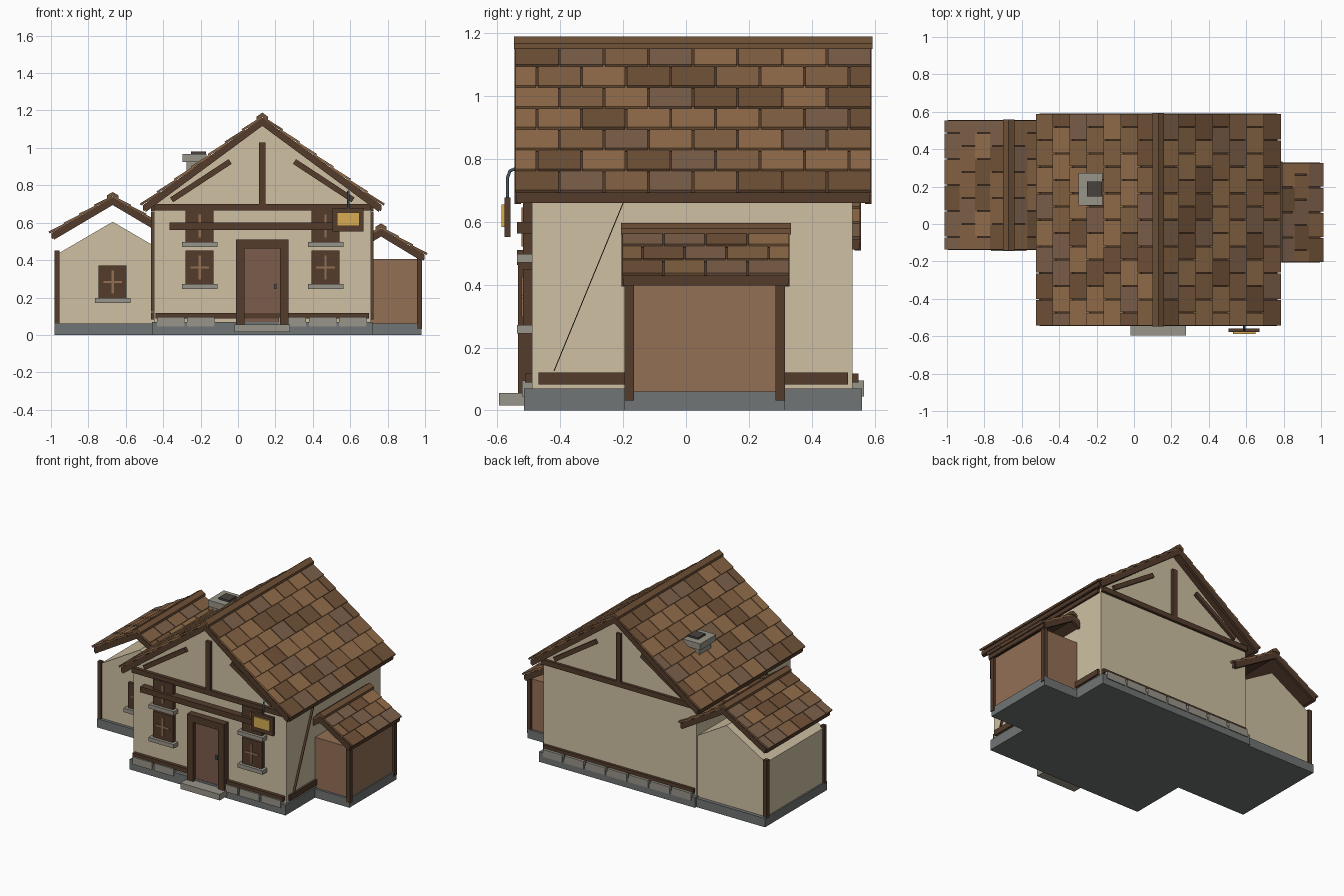
import bpy, bmesh, math, random
from mathutils import Matrix, Vector

if "Cube" in bpy.data.objects:
    bpy.data.objects.remove(bpy.data.objects["Cube"])

random.seed(4)


def mat(name, r, g, b):
    m = bpy.data.materials.new(name)
    m.diffuse_color = [(c / 255) ** 2.2 for c in (r, g, b)] + [1]
    m.use_nodes = True
    m.node_tree.nodes["Principled BSDF"].inputs["Base Color"].default_value = m.diffuse_color
    return m


PLASTER = mat("plaster", 205, 191, 161)
TIMBER = mat("timber", 84, 62, 48)
PLANK = mat("plank", 146, 111, 86)
DOOR = mat("door", 122, 92, 76)
BASE = mat("foundation", 112, 116, 116)
STONE = mat("stone", 150, 147, 136)
DARK = mat("soot", 74, 68, 64)
GOLD = mat("gold", 214, 170, 84)
IRON = mat("iron", 70, 88, 98)
TILES = [mat("tile_%d" % i, *c) for i, c in enumerate(
    [(112, 83, 59), (131, 98, 69), (146, 109, 76), (124, 96, 75)])]


def add_box(bm, size, matrix, index=0):
    geo = bmesh.ops.create_cube(bm, size=1, matrix=matrix @ Matrix.Diagonal((*size, 1)))
    for f in {f for v in geo["verts"] for f in v.link_faces}:
        f.material_index = index


def finish(name, bm, mats):
    me = bpy.data.meshes.new(name)
    bmesh.ops.recalc_face_normals(bm, faces=bm.faces)
    bm.to_mesh(me)
    bm.free()
    for m in mats:
        me.materials.append(m)
    ob = bpy.data.objects.new(name, me)
    bpy.context.collection.objects.link(ob)
    return ob


def box(name, x, y, z, m):
    """Box from (min, max) pairs."""
    bm = bmesh.new()
    c = [(a[0] + a[1]) / 2 for a in (x, y, z)]
    add_box(bm, [a[1] - a[0] for a in (x, y, z)], Matrix.Translation(c))
    return finish(name, bm, [m])


def prism(name, pts, y0, y1, m):
    """Extrude an x-z outline along y."""
    bm = bmesh.new()
    face = bm.faces.new([bm.verts.new((x, y0, z)) for x, z in pts])
    ext = bmesh.ops.extrude_face_region(bm, geom=[face])["geom"]
    bmesh.ops.translate(bm, vec=(0, y1 - y0, 0),
                        verts=[v for v in ext if isinstance(v, bmesh.types.BMVert)])
    return finish(name, bm, [m])


def brace(name, a, b, width, y0, y1, m=TIMBER):
    """Timber between two x-z points."""
    a, b = Vector(a), Vector(b)
    d = (b - a).normalized() * width / 2
    n = Vector((-d.y, d.x))
    return prism(name, [a + n, b + n, b - n, a - n], y0, y1, m)


def roof(name, xr, zr, run, drop, y0, y1, rows, cols):
    """Gable roof: slabs, staggered tiles, barge boards, eave boards and ridge cap."""
    ang, length = math.atan2(drop, run), math.hypot(run, drop)
    step, tw = length / rows, (y1 - y0) / cols
    thick = 0.024 / math.cos(ang)
    bm = bmesh.new()
    for s in (-1, 1):
        prism(name + "_slab", [(xr, zr), (xr + s * run, zr - drop),
              (xr + s * run, zr - drop - thick), (xr, zr - thick)], y0 + .006, y1 - .006, TIMBER)
        for ya in (y0, y1 - .02):
            prism(name + "_barge_board", [(xr, zr + .006), (xr + s * run, zr - drop + .006),
                  (xr + s * (run - .012), zr - drop - thick - .003), (xr, zr - thick - .008)],
                  ya, ya + .02, TIMBER)
        xe = xr + s * (run - .006)
        box(name + "_eave_board", (xe - .008, xe + .008), (y0 + .004, y1 - .004),
            (zr - drop - .022, zr - drop + .004), TIMBER)
        slope = Matrix.Translation((xr, 0, zr)) @ (
            Matrix.Rotation(ang, 4, 'Y') if s > 0 else
            Matrix.Rotation(math.pi, 4, 'Z') @ Matrix.Rotation(ang, 4, 'Y'))
        for r in range(rows):
            cuts = [y0] + [y0 + tw * (k + (.5 if r % 2 else 0)) for k in range(cols + 1)] + [y1]
            for a, b in zip(cuts, cuts[1:]):
                b = min(b, y1)
                if b - a < .02:
                    continue
                local = Matrix.Translation(((r + .5) * step + .004, s * (a + b) / 2, .011))
                add_box(bm, (step + .012, b - a - .006, .012),
                        slope @ local @ Matrix.Rotation(-.07, 4, 'Y'), random.randrange(4))
    finish(name + "_tiles", bm, TILES)
    t = .03 * math.tan(ang)
    prism(name + "_ridge_cap", [(xr, zr + .034), (xr + .03, zr + .034 - t), (xr + .03, zr + .016 - t),
          (xr, zr + .01), (xr - .03, zr + .016 - t), (xr - .03, zr + .034 - t)],
          y0 - .002, y1 + .004, TILES[0])


def window(x, z0, z1, y, w=.15):
    zc = (z0 + z1) / 2
    box("window_frame", (x - w / 2, x + w / 2), (y - .018, y + .01), (z0, z1), TIMBER)
    box("window_upright_bar", (x - .006, x + .006), (y - .024, y), (z0 + .025, z1 - .025), PLANK)
    box("window_cross_bar", (x - w / 2 + .025, x + w / 2 - .025), (y - .023, y), (zc - .006, zc + .006), PLANK)
    box("window_sill", (x - w / 2 - .02, x + w / 2 + .02), (y - .038, y + .01), (z0 - .027, z0), STONE)


# Foundations
box("main_foundation", (-.46, .72), (-.515, .56), (0, .07), BASE)
box("left_wing_foundation", (-.98, -.4), (-.125, .545), (0, .06), BASE)
box("right_annex_foundation", (.6, .98), (-.195, .315), (0, .06), BASE)

# Walls
prism("main_walls", [(-.45, .06), (.71, .06), (.71, .69), (.13, 1.125), (-.45, .69)], -.49, .53, PLASTER)
box("left_wing_walls", (-.97, -.37), (-.105, .52), (.05, .43), PLASTER)
prism("left_wing_gable", [(-.97, .43), (-.37, .43), (-.67, .605)], -.105, .52, PLASTER)
box("right_annex_walls", (.65, .972), (-.18, .3), (.05, .405), PLANK)

# Roofs
roof("main_roof", .13, 1.155, .635, .465, -.545, .59, 7, 8)
roof("left_wing_roof", -.67, .73, .325, .19, -.14, .556, 4, 5)
roof("right_annex_roof", .765, .562, .23, .137, -.205, .33, 3, 4)

# Timber framing and plinth stones on front and back
for side, ya, yb in (("front", -.512, -.48), ("back", .52, .548)):
    box(side + "_tie_beam", (-.45, .71), (ya, yb), (.665, .7), TIMBER)
    box(side + "_base_beam", (-.44, .7), (ya, yb), (.088, .118), TIMBER)
    box(side + "_king_post", (.113, .147), (ya, yb), (.7, 1.03), TIMBER)
    for s in (-1, 1):
        brace(side + "_gable_brace", (.13 + s * .485, .722), (.13 + s * .172, .927), .03, ya, yb)
    for i in range(7):
        x = -.434 + i * .1625
        if side == "back" or not -.15 < x < .2:
            box(side + "_plinth_stone", (x, x + .147),
                (-.522, -.48) if side == "front" else (.52, .566), (.045, .095), STONE)
box("front_middle_beam", (-.365, .6), (-.537, -.48), (.562, .6), TIMBER)

# Side wall timbers with thin diagonal fins
for s in (-1, 1):
    x = .13 + s * .58
    box("side_base_beam", (x - .014, x + .014), (-.47, .515), (.082, .12), TIMBER)
    box("side_top_beam", (x - .014, x + .014), (-.49, .515), (.663, .69), TIMBER)
    bm = bmesh.new()
    a, b = Vector((x, -.42, .125)), Vector((x, -.2, .66))
    add_box(bm, (.03, .003, (b - a).length),
            Matrix.Translation((a + b) / 2) @ Matrix.Rotation(-math.atan2(.22, .535), 4, 'X'))
    finish("side_diagonal_brace", bm, [TIMBER])

# Corner posts of the wing and annex
for y in (-.105, .515):
    box("left_wing_post", (-.982, -.955), (y - .014, y + .014), (.05, .45), TIMBER)
for y in (-.181, .3):
    box("right_annex_post", (.957, .985), (y - .015, y + .015), (.032, .425), TIMBER)

# Windows
for x in (-.205, .468):
    window(x, .272, .45, -.5)
    window(x, .497, .67, -.5)
window(-.67, .197, .37, -.107)

# Door, frame, handle and step
for x in (-.01, .225):
    box("door_jamb", (x, x + .045), (-.535, -.48), (.03, .47), TIMBER)
box("door_lintel", (-.01, .27), (-.538, -.48), (.462, .51), TIMBER)
box("door_leaf", (.03, .23), (-.512, -.48), (.05, .465), DOOR)
box("door_handle", (.192, .206), (-.524, -.51), (.245, .272), IRON)
box("door_step", (-.02, .278), (-.595, -.5), (.015, .056), STONE)

# Hanging sign with its hook
box("sign_board", (.505, .67), (-.578, -.558), (.552, .678), TIMBER)
box("sign_panel", (.53, .65), (-.587, -.57), (.583, .655), GOLD)
curve = bpy.data.curves.new("sign_hook", 'CURVE')
curve.dimensions, curve.bevel_depth, curve.bevel_resolution = '3D', .006, 1
sp = curve.splines.new('POLY')
path = [(.59, -.568, .67), (.59, -.568, .74), (.59, -.56, .762), (.59, -.545, .768), (.59, -.48, .768)]
sp.points.add(len(path) - 1)
for p, co in zip(sp.points, path):
    p.co = (*co, 1)
curve.materials.append(IRON)
bpy.context.collection.objects.link(bpy.data.objects.new("sign_hook", curve))

# Chimney
box("chimney_stack", (-.275, -.19), (.12, .25), (.82, .93), STONE)
box("chimney_cap", (-.298, -.168), (.1, .272), (.925, .968), STONE)
box("chimney_flue", (-.25, -.17), (.148, .226), (.95, .98), DARK)
